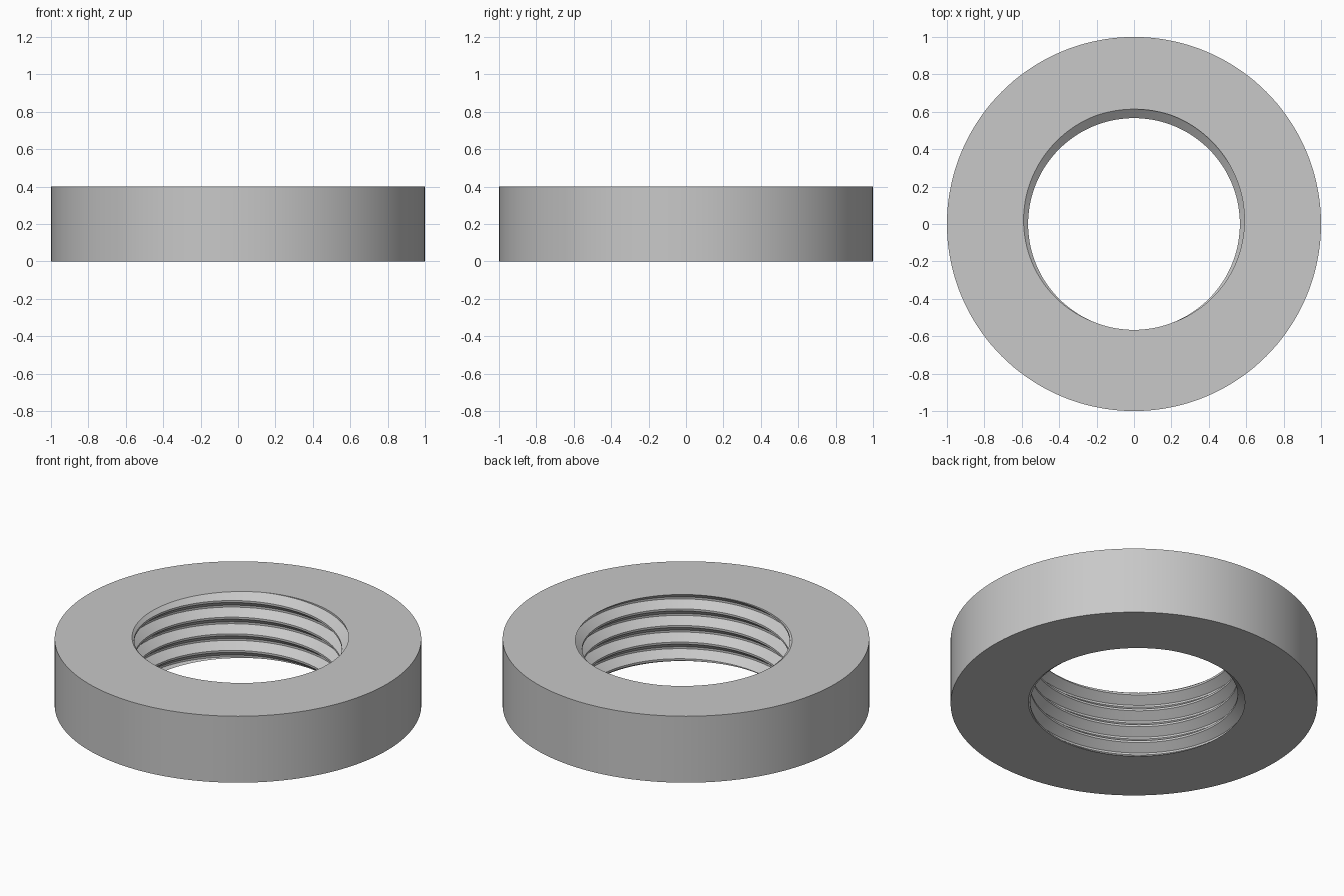
import bpy
import bmesh
from math import cos, sin, pi, floor

cube = bpy.data.objects.get("Cube")
if cube:
    bpy.data.objects.remove(cube, do_unlink=True)

OUTER, HEIGHT = 1.0, 0.4
CREST, ROOT = 0.566, 0.614      # thread radii
PITCH, FLAT = 0.1, 0.012        # turn spacing, width of crest and root flats
SEGMENTS = 144

# one thread turn as (height, radius), starting at the middle of the crest
TURN = [(0, CREST), (FLAT / 2, CREST), (PITCH / 2 - FLAT / 2, ROOT),
        (PITCH / 2 + FLAT / 2, ROOT), (PITCH - FLAT / 2, CREST), (PITCH, CREST)]


def thread_radius(z):
    """Radius of the thread at height z above a crest."""
    z -= floor(z / PITCH) * PITCH
    for (z0, r0), (z1, r1) in zip(TURN, TURN[1:]):
        if z <= z1:
            return r0 + (r1 - r0) * (z - z0) / (z1 - z0)
    return CREST


def section(angle):
    """Closed radial section: bottom edge, thread clipped to the ring, top edge."""
    rise = PITCH * angle / (2 * pi)
    points = [(OUTER, 0)]
    for turn in range(-2, round(HEIGHT / PITCH) + 1):
        for dz, _ in TURN[:-1]:
            z = min(max(rise + turn * PITCH + dz, 0), HEIGHT)
            points.append((thread_radius(z - rise), z))
    return points + [(OUTER, HEIGHT)]


# sweep the section around the axis; the crest leaves the top at the front
bm = bmesh.new()
columns = []
for i in range(SEGMENTS + 1):
    a = 2 * pi * i / SEGMENTS
    columns.append([bm.verts.new((r * sin(a), -r * cos(a), z)) for r, z in section(a)])
for left, right in zip(columns, columns[1:]):
    for k in range(len(left)):
        bm.faces.new((left[k - 1], right[k - 1], right[k], left[k]))
bmesh.ops.remove_doubles(bm, verts=bm.verts, dist=0.00005)
bmesh.ops.dissolve_degenerate(bm, edges=bm.edges, dist=0.00005)
bmesh.ops.recalc_face_normals(bm, faces=bm.faces)

mesh = bpy.data.meshes.new("threaded_ring")
bm.to_mesh(mesh)
bm.free()
ring = bpy.data.objects.new("threaded_ring", mesh)
bpy.context.collection.objects.link(ring)

# plain grey metal
grey = bpy.data.materials.new("light_grey")
grey.use_nodes = True
colour = (0.58, 0.58, 0.58, 1)
grey.diffuse_color = colour
grey.node_tree.nodes["Principled BSDF"].inputs["Base Color"].default_value = colour
mesh.materials.append(grey)

# smooth wall, sharp rims and thread edges
bpy.ops.object.select_all(action='DESELECT')
ring.select_set(True)
bpy.context.view_layer.objects.active = ring
bpy.ops.object.shade_smooth_by_angle(angle=pi / 6)
